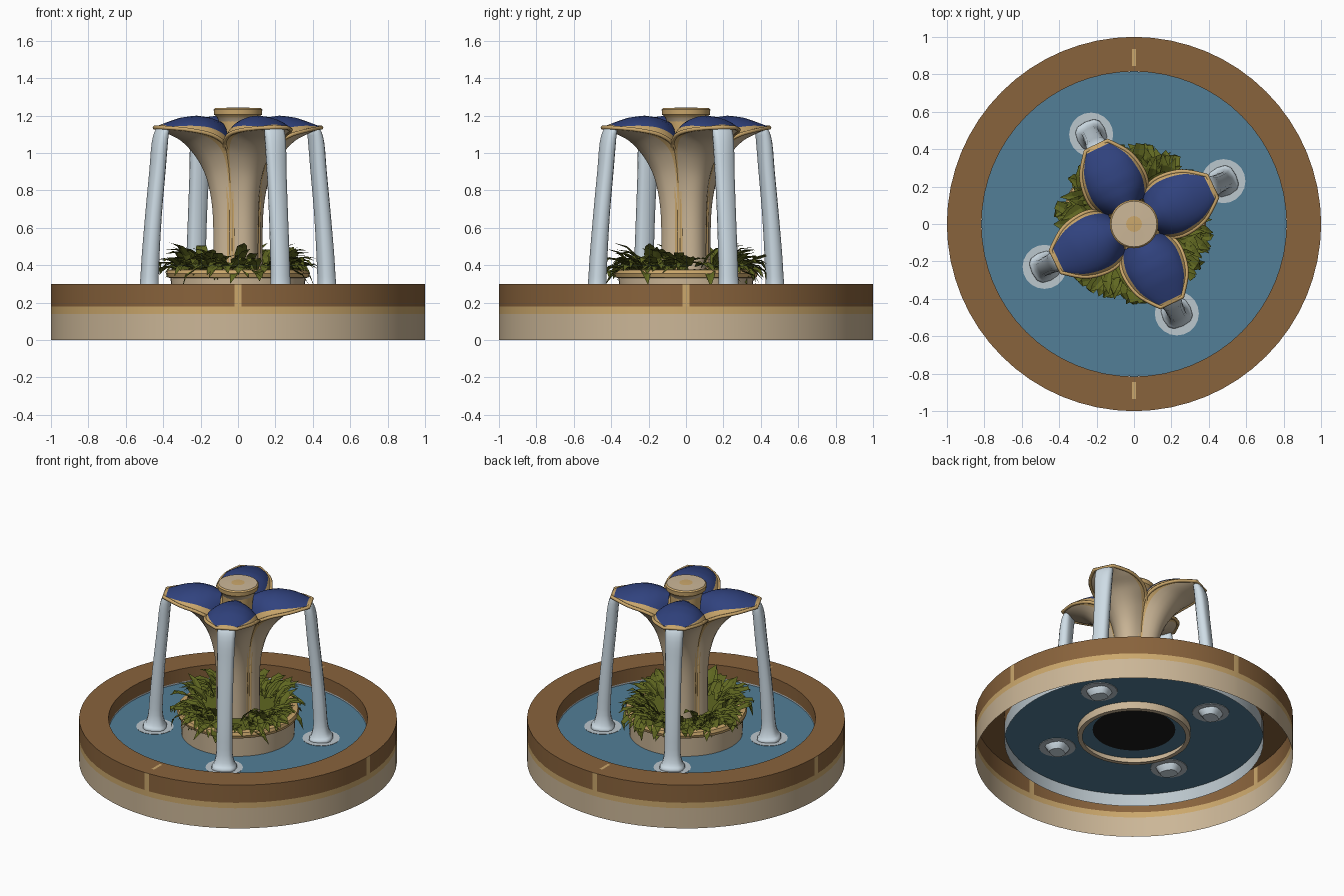
import bpy, math, random
from mathutils import Vector, Matrix

if "Cube" in bpy.data.objects:
    bpy.data.objects.remove(bpy.data.objects["Cube"])
random.seed(4)

def mat(name, c):
    m = bpy.data.materials.new(name)
    m.diffuse_color = (*c, 1)
    m.use_nodes = True
    m.node_tree.nodes["Principled BSDF"].inputs["Base Color"].default_value = m.diffuse_color
    return m

SAND = mat("sandstone", (.60, .47, .31))
GOLD = mat("golden_trim", (.60, .39, .15))
BROWN = mat("brown_rim", (.25, .125, .045))
WATER = mat("pool_water", (.085, .21, .31))
BLUE = mat("blue_petal", (.030, .055, .21))
STREAM = mat("falling_water", (.62, .72, .79))
FOAM = mat("foam", (.50, .57, .61))
LEAF = mat("olive_leaf", (.115, .135, .015))
DARK = mat("dark_drain", (.01, .01, .01))

def make(name, verts, faces, mats, idx=None, angle=35):
    me = bpy.data.meshes.new(name)
    me.from_pydata([tuple(v) for v in verts], [], faces)
    for m in mats:
        me.materials.append(m)
    if idx:
        for p, i in zip(me.polygons, idx):
            p.material_index = i
    ob = bpy.data.objects.new(name, me)
    bpy.context.collection.objects.link(ob)
    if angle:
        bpy.ops.object.select_all(action='DESELECT')
        bpy.context.view_layer.objects.active = ob
        ob.select_set(True)
        bpy.ops.object.shade_smooth_by_angle(angle=math.radians(angle))
    return ob

def ring_angles(n):
    return [2 * math.pi * i / n for i in range(n)]

def lathe(name, prof, mats, rule, angles, centre=(0, 0)):
    """Revolve (r, z) points; rule(segment, angle_index) gives the material."""
    n = len(angles)
    verts, faces, idx = [], [], []
    for r, z in prof:
        verts += [(centre[0] + r * math.cos(a), centre[1] + r * math.sin(a), z) for a in angles]
    for j in range(len(prof) - 1):
        for i in range(n):
            k = (i + 1) % n
            faces.append((j*n + i, j*n + k, (j+1)*n + k, (j+1)*n + i))
            idx.append(rule(j, i))
    if prof[-1][0] < .3:   # close a small top
        faces.append(tuple(range((len(prof)-1)*n, len(prof)*n)))
        idx.append(rule(len(prof) - 2, 0))
    return make(name, verts, faces, mats, idx)

def catmull(pts, steps):
    """Smooth a list of equal-length tuples."""
    out = []
    for i in range(len(pts) - 1):
        p0, p1, p2, p3 = pts[max(i-1, 0)], pts[i], pts[i+1], pts[min(i+2, len(pts)-1)]
        for s in range(steps):
            t = s / steps
            out.append(tuple(.5 * (2*b + (c-a)*t + (2*a-5*b+4*c-d)*t*t + (3*b-a-3*c+d)*t**3)
                             for a, b, c, d in zip(p0, p1, p2, p3)))
    return out + [pts[-1]]

def grid_faces(rows, cols, flip=False):
    f = []
    for r in range(rows - 1):
        for c in range(cols - 1):
            q = (r*cols + c, r*cols + c + 1, (r+1)*cols + c + 1, (r+1)*cols + c)
            f.append(q[::-1] if flip else q)
    return f

# Basin: open below, brown over gold over sand, with four gold joints
angs, joints = [], set()
for i in range(64):
    a = 2 * math.pi * i / 64
    if i % 16 == 0:
        joints.add(len(angs))
        angs += [a - .018, a + .018]
    else:
        angs.append(a)
bands = [0, 1, 2, 2, 2, 3]
lathe("basin", [(1, 0), (1, .14), (1, .178), (1, .3), (.815, .3), (.815, .21), (.815, .115)],
      [SAND, GOLD, BROWN, FOAM], lambda j, i: 1 if j == 2 and i in joints else bands[j], angs)
for s in (-1, 1):
    y = .89 * s
    make("rim_joint", [(-.01, y-.045, .302), (.01, y-.045, .302), (.01, y+.045, .302), (-.01, y+.045, .302)],
         [(0, 1, 2, 3)], [GOLD], None, 0)

# Pool surface with dark centre under the planter
lathe("pool", [(.815, .2), (.26, .2), (.01, .2)], [WATER, DARK], lambda j, i: j, ring_angles(64))

# Planter wall, rounded gold lip and soil
lathe("planter", [(.325, .15), (.355, .15), (.36, .33), (.378, .335), (.385, .355), (.378, .375),
                  (.345, .378), (.33, .36), (.05, .36)],
      [SAND, GOLD, LEAF], lambda j, i: 0 if j < 2 else (1 if j < 7 else 2), ring_angles(40))

# Core and cap
lathe("core", [(.09, .25), (.09, .95), (.10, 1.1), (.105, 1.2)], [GOLD], lambda j, i: 0, ring_angles(24))
lathe("cap", [(.10, 1.16), (.112, 1.19), (.128, 1.205), (.13, 1.232), (.122, 1.24), (.042, 1.242), (.02, 1.243)],
      [GOLD, SAND], lambda j, i: 1 if j in (0, 4) else 0, ring_angles(32))

# Four spouts: (spine u, spine z, edge u, edge z, half width)
stations = catmull([(.14, .30, .065, .30, .09), (.14, .65, .068, .65, .09), (.17, .84, .08, .88, .105),
                    (.225, .96, .125, 1.02, .14), (.31, 1.055, .22, 1.09, .168),
                    (.395, 1.10, .35, 1.122, .145), (.46, 1.125, .463, 1.135, .065)], 5)
ridge = [(.0, 1.15), (.10, 1.165), (.17, 1.19), (.25, 1.20), (.33, 1.19), (.41, 1.165), (.48, 1.14)]

def ridge_z(u):
    for (a, za), (b, zb) in zip(ridge, ridge[1:]):
        if u <= b:
            return za + (zb - za) * (u - a) / (b - a)
    return ridge[-1][1]

S = [-1, -.88, -.7, -.5, -.25, 0, .25, .5, .7, .88, 1]
C = len(S)
fall = catmull([(.425, 1.13, .05, .012), (.448, 1.118, .058, .025), (.464, 1.05, .058, .034), (.478, .9, .053, .036),
                (.50, .68, .05, .038), (.518, .45, .05, .042), (.526, .30, .052, .045),
                (.528, .235, .066, .06), (.53, .205, .08, .075), (.53, .16, .055, .045)], 3)

for k in range(4):
    ang = math.radians(25.6 + 90 * k)
    R = Matrix.Rotation(ang, 3, 'Z')

    # Sandstone trough under the petal, gold along its edges
    v = []
    for su, sz, eu, ez, w in stations:
        for s in S:
            b = 1 - abs(s) ** 2.4
            v.append(R @ Vector((eu + (su-eu)*b, w*s, ez + (sz-ez)*b)))
    f = grid_faces(len(stations), C)
    idx = [1 if i % (C-1) in (0, C-2) else 0 for i in range(len(f))]
    make("spout_trough", v, f, [SAND, GOLD], idx, 60)

    # Domed blue petal with gold border
    top = [t for t in stations if t[3] > .95]
    v = []
    for su, sz, eu, ez, w in top:
        for s in S:
            z = ez + max(ridge_z(eu) - ez, .004) * (1 - s*s) ** .65
            v.append(R @ Vector((eu, w*s, z)))
    f = grid_faces(len(top), C, True)
    idx = [1 if i % (C-1) in (0, C-2) or i // (C-1) == len(top)-2 else 0 for i in range(len(f))]
    make("petal", v, f, [BLUE, GOLD], idx, 60)

    # Rounded gold bead along the petal outline and down the column
    line = [R @ Vector((t[2], -t[4], t[3])) for t in stations]
    line += [R @ Vector((t[2], t[4], t[3])) for t in reversed(stations)]
    cu = bpy.data.curves.new("petal_bead", 'CURVE')
    cu.dimensions = '3D'
    cu.bevel_depth = .011
    cu.bevel_resolution = 1
    sp = cu.splines.new('POLY')
    sp.points.add(len(line) - 1)
    for p, q in zip(sp.points, line):
        p.co = (*q, 1)
    cu.materials.append(GOLD)
    ob = bpy.data.objects.new("petal_bead", cu)
    bpy.context.collection.objects.link(ob)
    bpy.ops.object.select_all(action='DESELECT')
    bpy.context.view_layer.objects.active = ob
    ob.select_set(True)
    bpy.ops.object.convert(target='MESH')

    # Falling stream: flattened tube along the arc, flared at the splash
    v, n = [], 12
    for i, (u, z, a, b) in enumerate(fall):
        p, q = fall[max(i-1, 0)], fall[min(i+1, len(fall)-1)]
        d = Vector((q[0]-p[0], 0, q[1]-p[1])).normalized()
        side = Vector((-d.z, 0, d.x))
        for j in range(n):
            t = 2 * math.pi * j / n
            ct, st = math.cos(t), math.sin(t)
            ct, st = (math.copysign(abs(x) ** .7, x) for x in (ct, st))
            v.append(R @ (Vector((u, a*st, z)) + side * b * ct))
    f = [(i*n+j, (i+1)*n+j, (i+1)*n+(j+1) % n, i*n+(j+1) % n)
         for i in range(len(fall)-1) for j in range(n)]
    f += [tuple(range(n)), tuple(range((len(fall)-1)*n, len(fall)*n))[::-1]]
    make("water_stream", v, f, [STREAM], None, 50)

    # Foam patch on the pool
    c = R @ Vector((.53, 0, 0))
    lathe("foam_patch", [(.02, .197), (.115, .197), (.118, .203), (.02, .203)], [FOAM],
          lambda j, i: 0, ring_angles(20), (c.x, c.y))

# Leaf clumps between the spouts: arching folded blades
for k in range(4):
    v, f = [], []
    for i in range(50):
        off = random.gauss(0, 21)
        a = math.radians(70.6 + 90 * k + max(-44, min(44, off)))
        base = Vector((math.cos(a), math.sin(a), 0)) * random.uniform(.2, .33)
        base.z = random.uniform(.36, .40)
        yaw = a + random.uniform(-1.0, 1.0)
        out = Vector((math.cos(yaw), math.sin(yaw), 0))
        side = Vector((-out.y, out.x, 0))
        up = random.uniform(.1, 1.25) if base.xy.length < .29 else random.uniform(-.1, .7)
        L = random.uniform(.13, .21)
        w = random.uniform(.022, .034)
        pts, p, pitch = [base], base.copy(), up
        for s in range(3):
            p = p + (out * math.cos(pitch) + Vector((0, 0, math.sin(pitch)))) * L / 3
            pitch -= random.uniform(.25, .6)
            pts.append(p.copy())
        for q in pts:   # keep tips near the planter
            r = q.xy.length
            if r > .43:
                q.x *= .43 / r
                q.y *= .43 / r
            q.z = max(q.z, .27)
        o = len(v)
        for q, ww in zip(pts, (.35, 1, .8, .04)):
            lift = Vector((0, 0, .3 * w * ww))
            v += [q - side*w*ww + lift, q, q + side*w*ww + lift]
        f += [tuple(o + x for x in q) for q in grid_faces(4, 3, True)]
    make("leaf_clump", v, f, [LEAF], None, 0)
